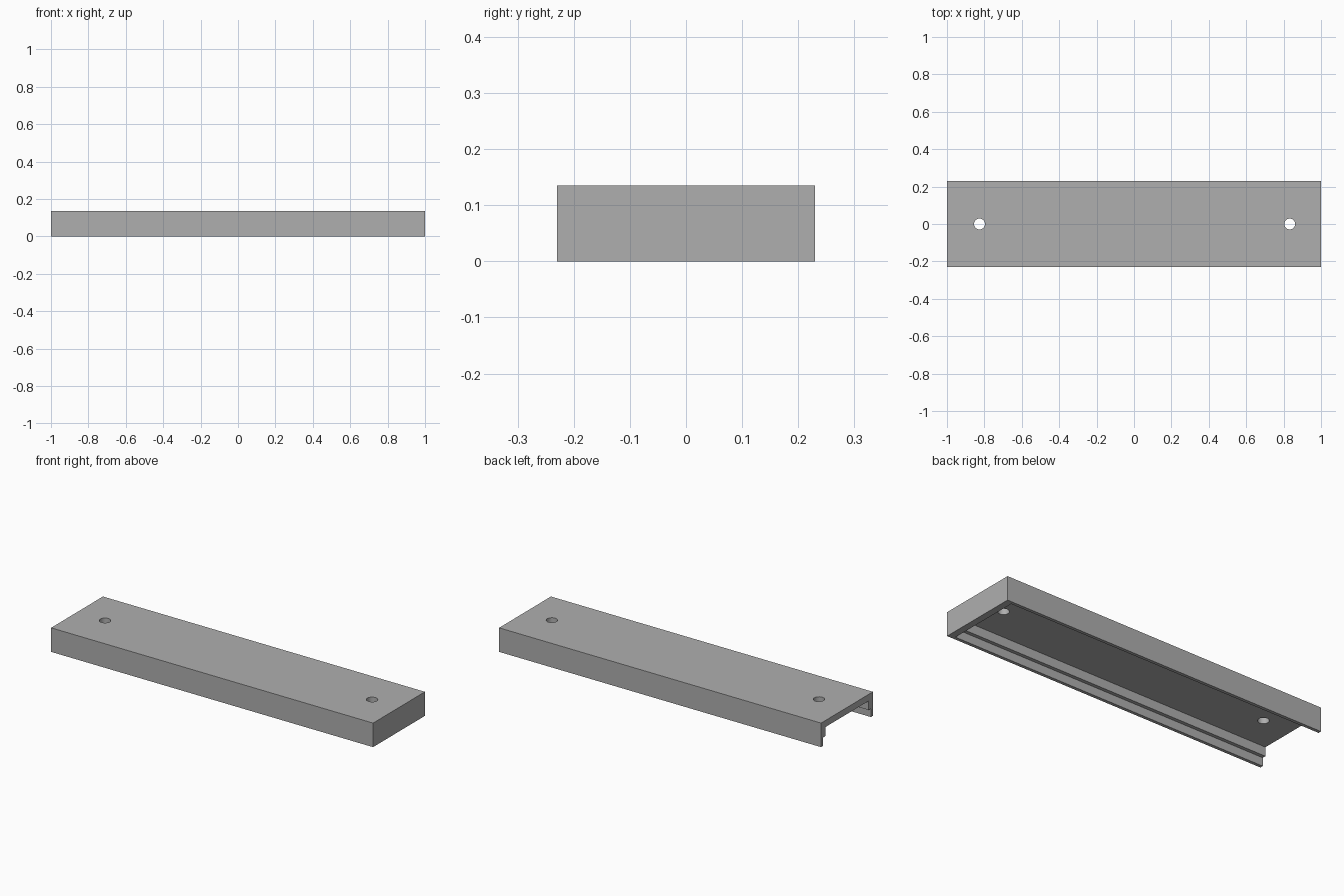
import bpy

cube = bpy.data.objects.get("Cube")
if cube:
    bpy.data.objects.remove(cube, do_unlink=True)

LENGTH, WIDTH, HEIGHT = 2.0, 0.46, 0.135
WALL = 0.038          # upper side walls and closed end
LIP = 0.018           # thin lower side walls
CEILING = 0.098       # underside of the top plate
LEDGE = 0.047         # height of the step inside the walls
HOLE_RADIUS = 0.029

grey = bpy.data.materials.new("plain_grey")
grey.use_nodes = True
colour = (0.43, 0.43, 0.43, 1)
grey.diffuse_color = colour
grey.node_tree.nodes["Principled BSDF"].inputs["Base Color"].default_value = colour


def box(name, low, high):
    centre = [(a + b) / 2 for a, b in zip(low, high)]
    bpy.ops.mesh.primitive_cube_add(size=1, location=centre)
    obj = bpy.context.object
    obj.name = name
    obj.scale = [b - a for a, b in zip(low, high)]
    bpy.ops.object.transform_apply(location=True, rotation=False, scale=True)
    obj.data.materials.append(grey)
    return obj


def cut(target, cutter):
    mod = target.modifiers.new("cut", "BOOLEAN")
    mod.operation = "DIFFERENCE"
    mod.solver = "EXACT"
    mod.object = cutter
    bpy.context.view_layer.objects.active = target
    bpy.ops.object.modifier_apply(modifier=mod.name)
    bpy.data.objects.remove(cutter, do_unlink=True)


# Solid cover body
cover = box("channel_cover", (-LENGTH / 2, -WIDTH / 2, 0),
            (LENGTH / 2, WIDTH / 2, HEIGHT))

# Stepped channel, open at the bottom and at the -x end
for inset, top in ((WALL, CEILING), (LIP, LEDGE)):
    half = WIDTH / 2 - inset
    cut(cover, box("channel_cutter", (-LENGTH, -half, -0.1),
                   (LENGTH / 2 - WALL, half, top)))

# Screw holes through the top plate
for x in (-0.826, 0.833):
    bpy.ops.mesh.primitive_cylinder_add(vertices=32, radius=HOLE_RADIUS,
                                        depth=0.2, location=(x, 0, HEIGHT))
    hole = bpy.context.object
    hole.name = "hole_cutter"
    hole.data.materials.append(grey)
    cut(cover, hole)

bpy.ops.object.select_all(action="DESELECT")
cover.select_set(True)
bpy.context.view_layer.objects.active = cover
bpy.ops.object.shade_smooth_by_angle()
